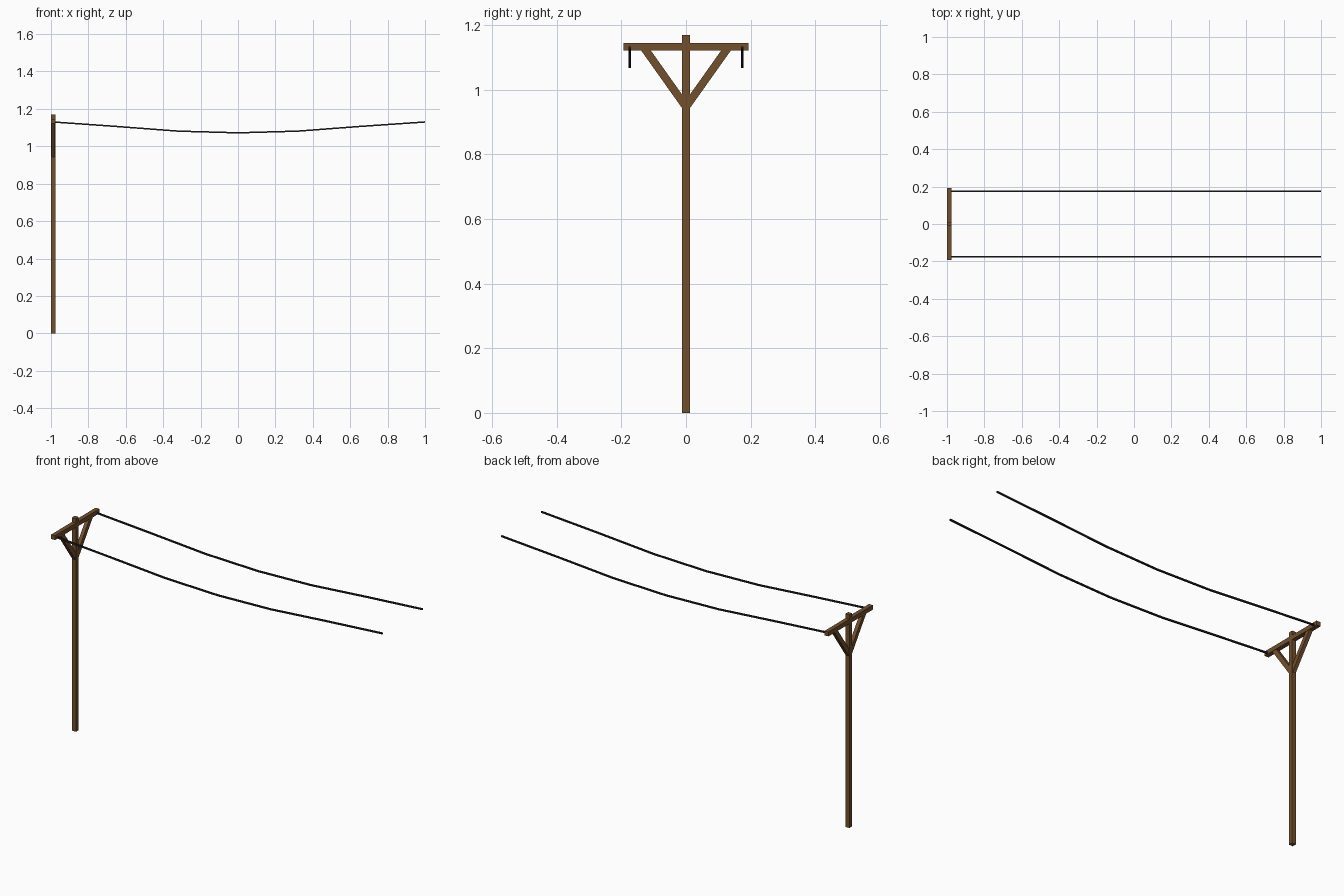
import bpy

if "Cube" in bpy.data.objects:
    bpy.data.objects.remove(bpy.data.objects["Cube"])

def material(name, color):
    m = bpy.data.materials.new(name)
    m.diffuse_color = (*color, 1)
    m.use_nodes = True
    m.node_tree.nodes["Principled BSDF"].inputs["Base Color"].default_value = m.diffuse_color
    return m

wood = material("brown wood", (0.168, 0.081, 0.027))
black = material("black wire", (0.016, 0.016, 0.016))

def mesh_object(name, verts, faces, mat):
    me = bpy.data.meshes.new(name)
    me.from_pydata(verts, [], faces)
    me.materials.append(mat)
    ob = bpy.data.objects.new(name, me)
    bpy.context.collection.objects.link(ob)
    return ob

def loft(name, rings, mat):
    """Closed tube through four-sided rings."""
    verts = [v for r in rings for v in r]
    n = len(rings)
    faces = [(3, 2, 1, 0), tuple(range(4 * n - 4, 4 * n))]
    for i in range(n - 1):
        for j in range(4):
            k = (j + 1) % 4
            faces.append((4*i + j, 4*i + k, 4*i + 4 + k, 4*i + 4 + j))
    return mesh_object(name, verts, faces, mat)

def box(name, x0, x1, y0, y1, z0, z1, mat):
    return loft(name, [[(x0, y0, z), (x1, y0, z), (x1, y1, z), (x0, y1, z)]
                       for z in (z0, z1)], mat)

X0, X1 = -1.0, -0.976
XC = (X0 + X1) / 2

# Post and cross arm
box("post", X0, X1, -0.012, 0.012, 0, 1.17, wood)
box("cross_arm", X0, X1, -0.193, 0.193, 1.121, 1.145, wood)

# Slanted braces and sagging wires on both sides
brace = [(0, 0.926), (0.14, 1.123), (0.11, 1.123), (0, 0.968)]
sag = [(XC, 1.13), (-0.65, 1.106), (-0.32, 1.081), (0, 1.072),
       (0.32, 1.081), (0.65, 1.106), (1.0, 1.13)]
r = 0.004
for side, s in (("left", -1), ("right", 1)):
    xs = (XC - 0.01, XC + 0.01) if s > 0 else (XC + 0.01, XC - 0.01)
    loft(side + "_brace", [[(x, s * y, z) for y, z in brace] for x in xs], wood)
    y = s * 0.174
    loft(side + "_wire", [[(x, y - r, z - r), (x, y + r, z - r),
                           (x, y + r, z + r), (x, y - r, z + r)]
                          for x, z in sag], black)
